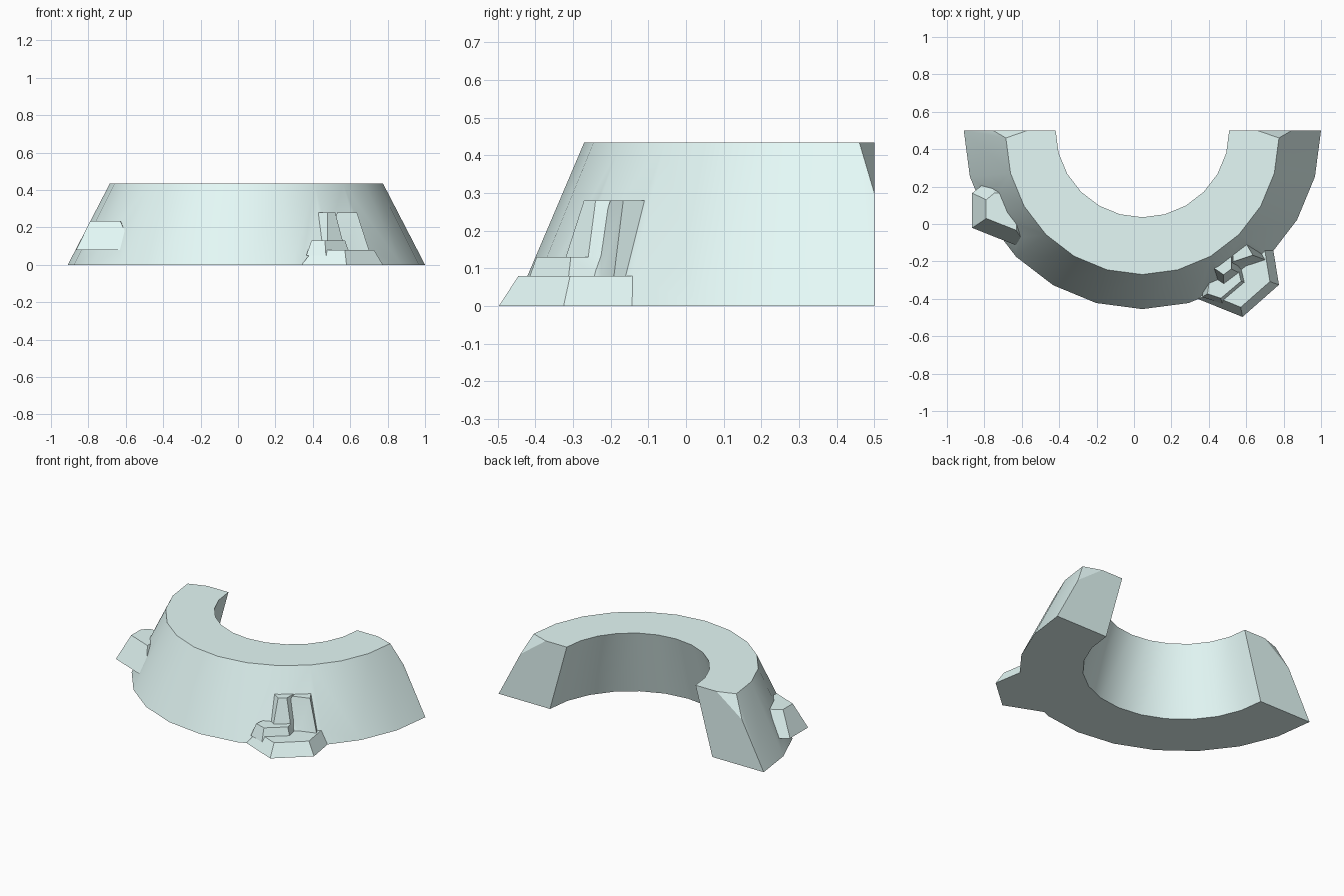
import bpy, bmesh, math
from mathutils import Vector

if "Cube" in bpy.data.objects:
    bpy.data.objects.remove(bpy.data.objects["Cube"])

CX = 0.045   # ring axis in x
H = 0.435    # wall height

stone = bpy.data.materials.new("pale_stone")
stone.diffuse_color = (0.78, 0.95, 0.93, 1)
stone.use_nodes = True
stone.node_tree.nodes["Principled BSDF"].inputs["Base Color"].default_value = stone.diffuse_color


def make(name, bm):
    bmesh.ops.recalc_face_normals(bm, faces=bm.faces[:])
    me = bpy.data.meshes.new(name)
    bm.to_mesh(me)
    bm.free()
    me.materials.append(stone)
    ob = bpy.data.objects.new(name, me)
    bpy.context.collection.objects.link(ob)
    return ob


def arc(bm, r, cy, z, n=12):
    angles = [math.pi + math.pi * i / n for i in range(n + 1)]
    return [bm.verts.new((CX + r * math.cos(a), cy + r * math.sin(a), z)) for a in angles]


def inset(outline, d):
    """Move every side of a counter-clockwise outline inwards by d."""
    pts = [Vector(p) for p in outline]
    result = []
    for i, p in enumerate(pts):
        e0 = (p - pts[i - 1]).normalized()
        e1 = (pts[(i + 1) % len(pts)] - p).normalized()
        n0, n1 = Vector((-e0.y, e0.x)), Vector((-e1.y, e1.x))
        result.append(p + (n0 + n1) * d / (1 + n0.dot(n1)))
    return result


def block(name, z0, z1, slope, outline):
    """Flat-topped rock with sloping sides."""
    bm = bmesh.new()
    lo = [bm.verts.new((x, y, z0)) for x, y in outline]
    hi = [bm.verts.new((p.x, p.y, z1)) for p in inset(outline, slope)]
    bm.faces.new(lo)
    bm.faces.new(hi)
    for i in range(len(lo)):
        bm.faces.new((lo[i - 1], lo[i], hi[i], hi[i - 1]))
    return make(name, bm)


def combine(target, other, op):
    bpy.context.view_layer.objects.active = target
    mod = target.modifiers.new("combine", 'BOOLEAN')
    mod.operation = op
    mod.solver = 'EXACT'
    mod.object = other
    bpy.ops.object.modifier_apply(modifier=mod.name)
    bpy.data.objects.remove(other, do_unlink=True)


# Half ring wall: sloped outside, flared inside
bm = bmesh.new()
in_low, out_low = arc(bm, 0.585, 0.5, 0), arc(bm, 0.955, 0.5, 0)
out_top, in_top = arc(bm, 0.73, 0.46, H), arc(bm, 0.464, 0.5, H)
last = len(in_low) - 1
for i in range(last):
    bm.faces.new((in_low[i], in_low[i + 1], out_low[i + 1], out_low[i]))
    bm.faces.new((in_top[i], in_top[i + 1], in_low[i + 1], in_low[i]))
    bm.faces.new((out_low[i], out_low[i + 1], out_top[i + 1], out_top[i]))

# Cut ends, each with a small corner facet
tips = []
for s, k in ((-1, 0), (1, last)):
    mid = bm.verts.new((CX + s * 0.798, 0.5, 0.3))
    tip = bm.verts.new((CX + s * 0.615, 0.5, H))
    tips.append(tip)
    bm.faces.new((in_low[k], out_low[k], mid, tip, in_top[k]))
    bm.faces.new((out_top[k], mid, tip))
    bm.faces.new((out_low[k], mid, out_top[k]))
bm.faces.new([tips[0]] + out_top + [tips[1]] + in_top[::-1])
wall = make("ring_wall", bm)

# Stepped rocks, left then right; inner corners sit inside the wall
rocks = [
    block("left_rock_base", 0, .11, .09,
          [(-1, .17), (-.92, -.25), (-.52, -.39), (-.3, -.17), (-.3, -.1),
           (-.6, .22), (-.89, .26)]),
    block("left_rock_tower", .08, .235, .075,
          [(-.865, .165), (-.865, -.021), (-.56, -.142), (-.54, .25), (-.775, .239)]),
    block("right_rock_base", 0, .08, .045,
          [(.34, -.4), (.58, -.497), (.775, -.325), (.73, -.05), (.55, 0)]),
    block("right_rock_step", .05, .13, .025,
          [(.365, -.39), (.47, -.425), (.6, -.315), (.55, -.1), (.4, -.15)]),
    block("right_rock_tower_front", .05, .28, .06,
          [(.365, -.265), (.48, -.345), (.58, -.27), (.58, -.05), (.4, -.05)]),
    block("right_rock_tower_side", .05, .28, .05,
          [(.48, -.27), (.71, -.195), (.64, -.075), (.56, -.02), (.48, -.05)]),
]
# Lower step cut into the right corner of the left rock
step_cut = block("step_cut", .065, .3, -.03, [(-.94, -.5), (-.3, -.5), (-.3, .14)])
combine(rocks[0], step_cut, 'DIFFERENCE')

# Fuse rocks into the wall
for rock in rocks:
    combine(wall, rock, 'UNION')
bpy.context.view_layer.objects.active = wall
wall.select_set(True)
bpy.ops.object.shade_smooth_by_angle(angle=math.radians(22))
